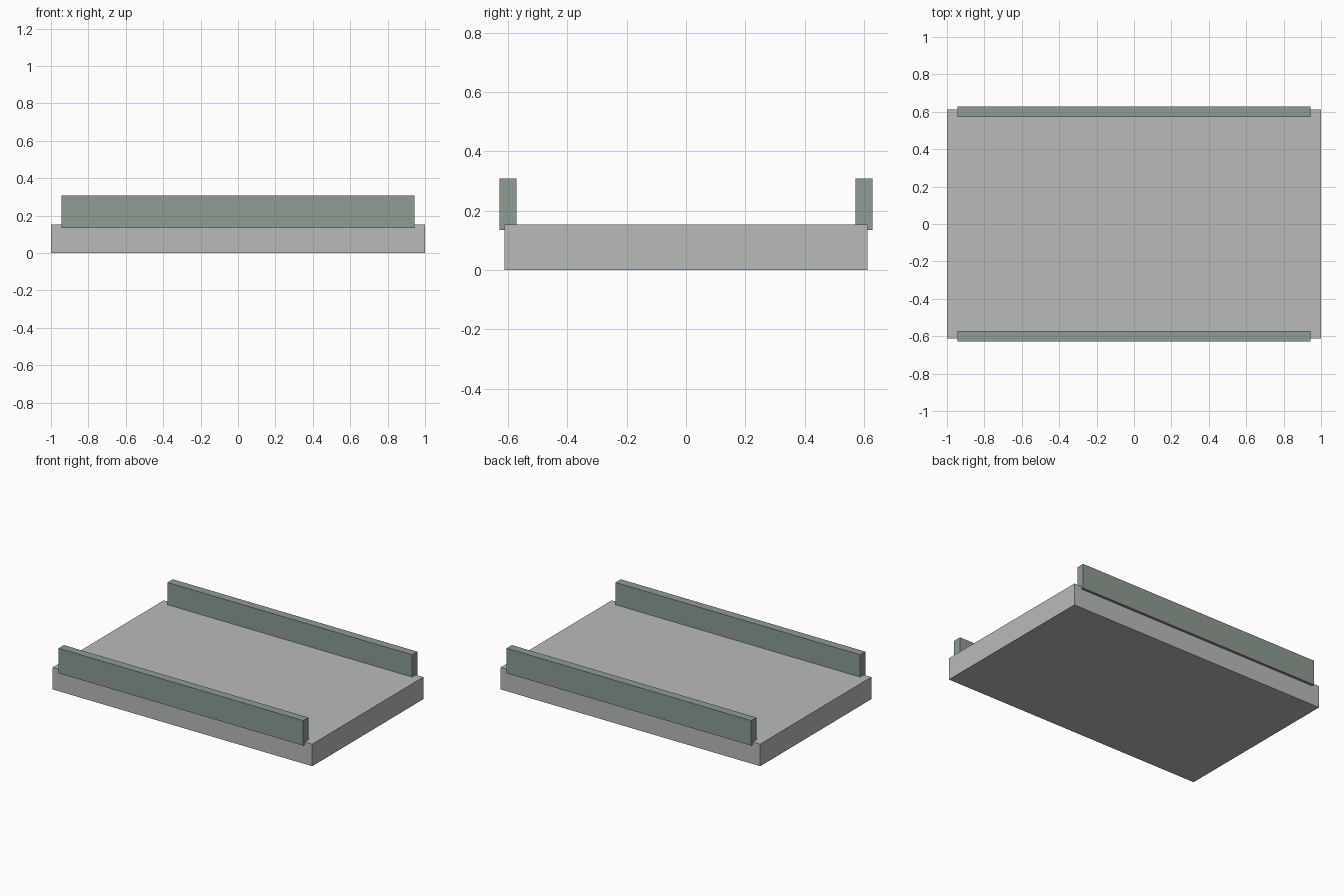
import bpy

# Remove only the default cube
cube = bpy.data.objects.get("Cube")
if cube:
    bpy.data.objects.remove(cube, do_unlink=True)


def make_material(name, rgb):
    mat = bpy.data.materials.new(name)
    mat.use_nodes = True
    colour = (*rgb, 1.0)
    mat.diffuse_color = colour
    mat.node_tree.nodes["Principled BSDF"].inputs["Base Color"].default_value = colour
    return mat


def add_box(name, centre, size, mat):
    bpy.ops.mesh.primitive_cube_add(size=1, location=centre)
    box = bpy.context.object
    box.name = name
    box.scale = size
    bpy.ops.object.transform_apply(location=False, rotation=False, scale=True)
    box.data.materials.append(mat)
    return box


concrete = make_material("light grey concrete", (0.48, 0.50, 0.49))
green = make_material("grey green rail", (0.266, 0.335, 0.288))

# Flat deck slab
DECK_HEIGHT = 0.154
add_box("deck", (0, 0, DECK_HEIGHT / 2), (2.0, 1.222, DECK_HEIGHT), concrete)

# Side rails, sunk slightly into the deck and overhanging its edges
for name, side in (("front_rail", -1), ("back_rail", 1)):
    add_box(name, (0, side * 0.6, 0.222), (1.886, 0.058, 0.174), green)
